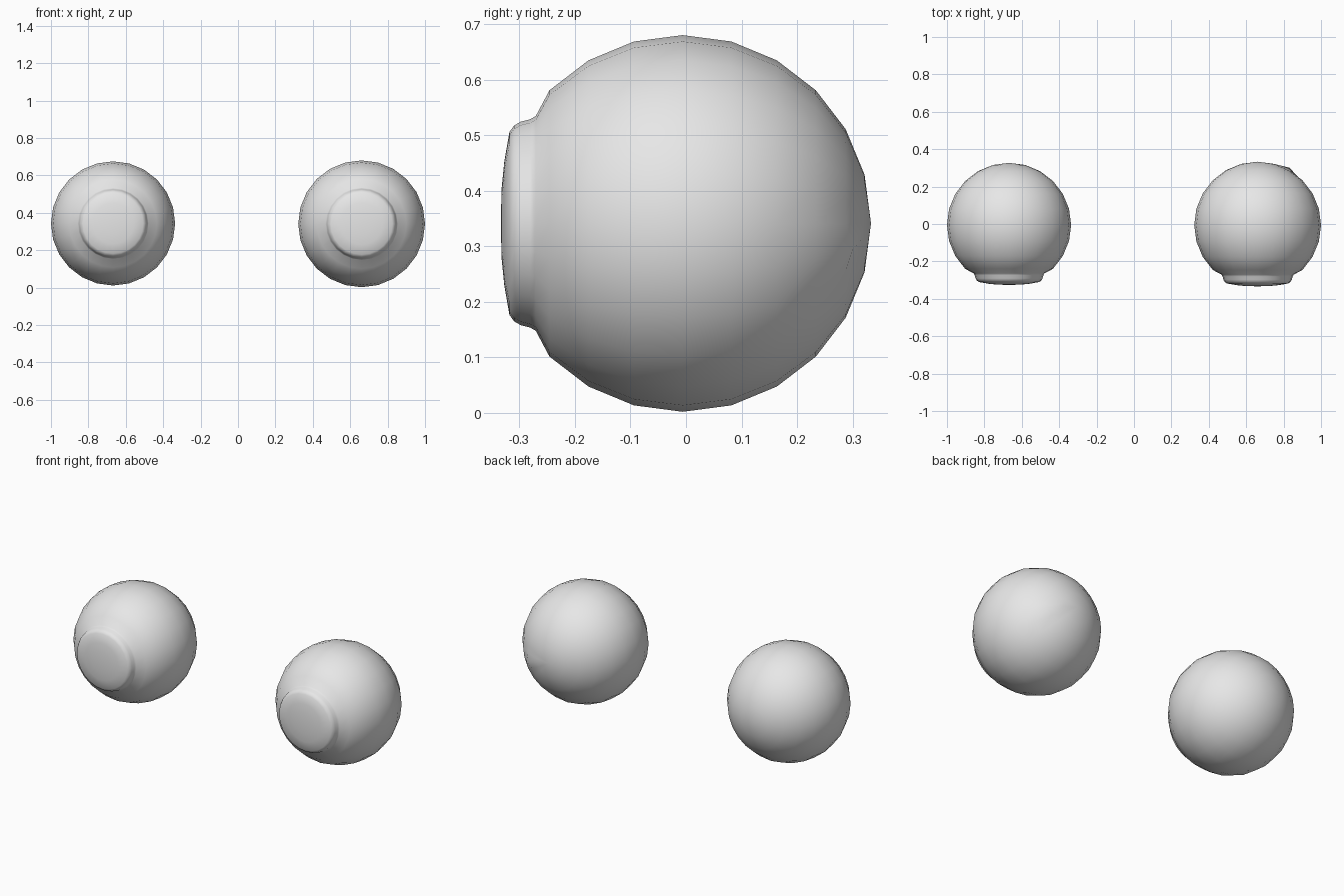
import bpy, bmesh, math
from mathutils import Vector

cube = bpy.data.objects.get("Cube")
if cube:
    bpy.data.objects.remove(cube, do_unlink=True)

SEGMENTS = 24
STEP = math.tau / SEGMENTS

# single grey material
grey = bpy.data.materials.new("plain grey")
grey.use_nodes = True
colour = (0.8, 0.8, 0.8, 1.0)
grey.diffuse_color = colour
grey.node_tree.nodes["Principled BSDF"].inputs["Base Color"].default_value = colour

# half outline in (radius, y) for a ball of radius 1: back pole to the last ring
BALL = [(math.sin(i * STEP), math.cos(i * STEP)) for i in range(10)]
# neck, rim and shallow dome of the raised lens
LENS = [(0.57, -0.78), (0.553, -0.81), (0.54, -0.86), (0.52, -0.895),
        (0.485, -0.92), (0.33, -0.947), (0.18, -0.962), (0.0, -0.965)]


def eyeball(name, centre, radius, bump=0.0):
    """Spin the outline round the front-to-back axis."""
    bm = bmesh.new()
    verts = [bm.verts.new((0, y * radius, r * radius)) for r, y in BALL + LENS]
    edges = [bm.edges.new(pair) for pair in zip(verts, verts[1:])]
    bmesh.ops.spin(bm, geom=verts + edges, cent=(0, 0, 0), axis=(0, 1, 0),
                   angle=math.tau, steps=SEGMENTS)
    bmesh.ops.remove_doubles(bm, verts=bm.verts, dist=0.0005)
    bmesh.ops.recalc_face_normals(bm, faces=bm.faces)

    # slight bulge at the back
    if bump:
        a = math.radians(30)
        target = Vector((math.sin(a), math.cos(a), -0.1)) * radius
        vert = min(bm.verts, key=lambda v: (v.co - target).length)
        vert.co += vert.co.normalized() * bump

    mesh = bpy.data.meshes.new(name)
    bm.to_mesh(mesh)
    bm.free()
    mesh.materials.append(grey)
    obj = bpy.data.objects.new(name, mesh)
    obj.location = centre
    bpy.context.collection.objects.link(obj)
    for face in mesh.polygons:
        face.use_smooth = True
    return obj


# the pair of eyeballs, the left one a little larger
eyeball("left_eyeball", (0.661, -0.006, 0.341), 0.339, bump=0.015)
eyeball("right_eyeball", (-0.668, -0.005, 0.343), 0.332)
